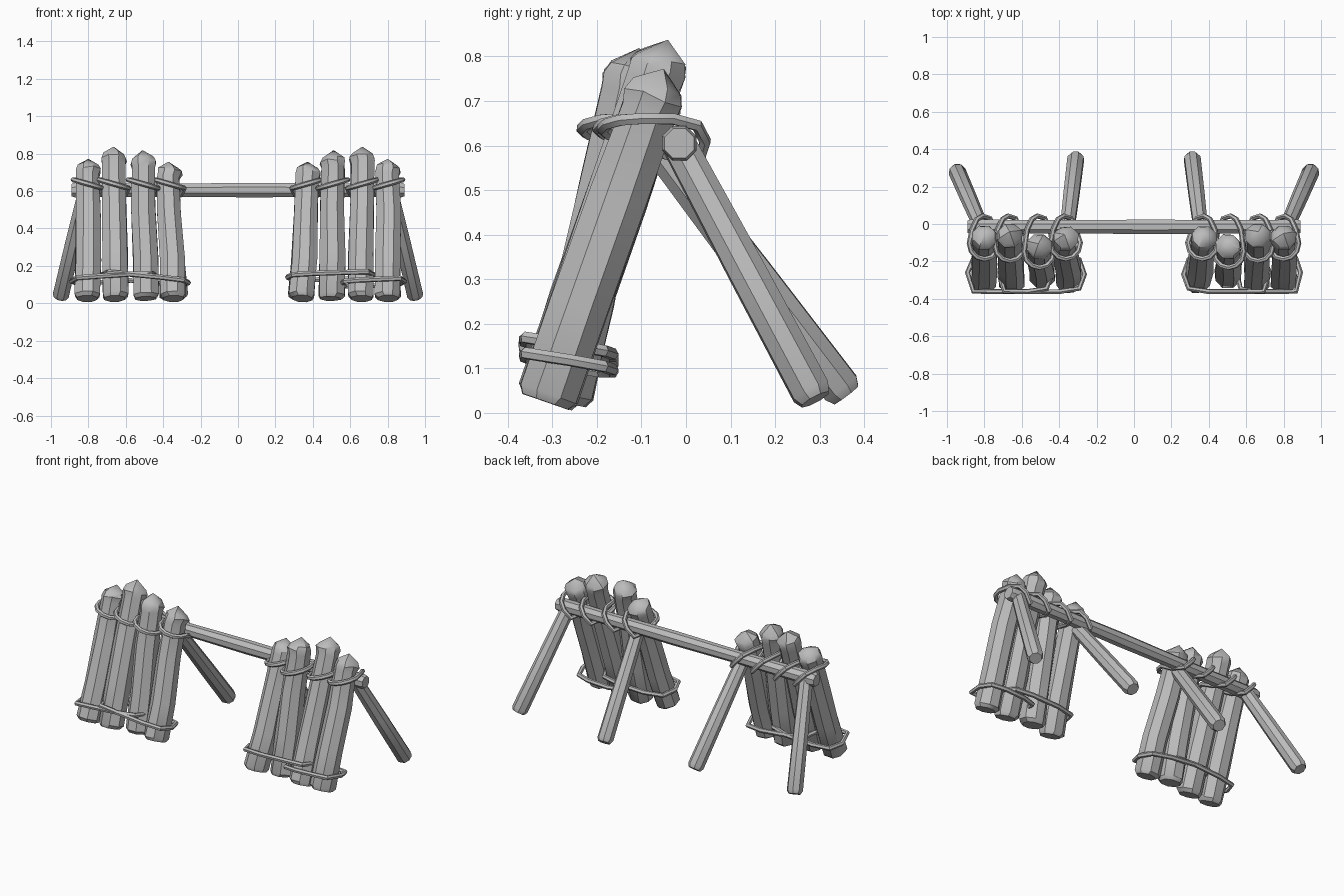
import bpy, bmesh, math, random
from mathutils import Vector

random.seed(4)
if "Cube" in bpy.data.objects:
    bpy.data.objects.remove(bpy.data.objects["Cube"], do_unlink=True)

wood = bpy.data.materials.new("grey wood")
wood.use_nodes = True
GREY = (0.5, 0.5, 0.5, 1)
wood.diffuse_color = GREY
wood.node_tree.nodes["Principled BSDF"].inputs["Base Color"].default_value = GREY


def finish(obj):
    bpy.ops.object.select_all(action="DESELECT")
    obj.select_set(True)
    bpy.context.view_layer.objects.active = obj
    bpy.ops.object.shade_smooth_by_angle(angle=math.radians(35))


def add_mesh(name, mesh):
    obj = bpy.data.objects.new(name, mesh)
    bpy.context.collection.objects.link(obj)
    mesh.materials.clear()
    mesh.materials.append(wood)
    finish(obj)


def log(name, start, end, profile, tip=0.0, sides=8, wobble=0.0):
    """Lofted log: profile is (fraction along, radius); tip is a point beyond the end."""
    start, end = Vector(start), Vector(end)
    axis = (end - start).normalized()
    side = axis.cross(Vector((0, 1, 0) if abs(axis.y) < 0.8 else (1, 0, 0))).normalized()
    up = axis.cross(side)
    bm = bmesh.new()
    rings = []
    for t, r in profile:
        mid = start.lerp(end, t)
        if 0 < t < 1:
            mid += side * random.uniform(-wobble, wobble)
        ring = []
        for i in range(sides):
            a = math.tau * (i + 0.5) / sides
            rr = r + random.uniform(-wobble, wobble) * 0.6
            lift = axis * random.uniform(-wobble, wobble) if t > 0.9 else Vector()
            ring.append(bm.verts.new(mid + (side * math.cos(a) + up * math.sin(a)) * rr + lift))
        rings.append(ring)
    for low, high in zip(rings, rings[1:]):
        for i in range(sides):
            j = (i + 1) % sides
            bm.faces.new((low[i], low[j], high[j], high[i]))
    bm.faces.new(rings[0][::-1])
    if tip:
        peak = bm.verts.new(end + axis * tip)
        for i in range(sides):
            bm.faces.new((rings[-1][i], rings[-1][(i + 1) % sides], peak))
    else:
        bm.faces.new(rings[-1])
    bmesh.ops.recalc_face_normals(bm, faces=bm.faces)
    mesh = bpy.data.meshes.new(name)
    bm.to_mesh(mesh)
    bm.free()
    add_mesh(name, mesh)


def rope(name, points, radius=0.014):
    """Closed loop of thin rope through the points."""
    curve = bpy.data.curves.new(name, "CURVE")
    curve.dimensions = "3D"
    curve.bevel_depth = radius
    curve.bevel_resolution = 1
    spline = curve.splines.new("POLY")
    spline.points.add(len(points) - 1)
    for p, co in zip(spline.points, points):
        p.co = (*co, 1)
    spline.use_cyclic_u = True
    temp = bpy.data.objects.new(name + "_path", curve)
    bpy.context.collection.objects.link(temp)
    graph = bpy.context.evaluated_depsgraph_get()
    mesh = bpy.data.meshes.new_from_object(temp.evaluated_get(graph))
    bpy.data.objects.remove(temp, do_unlink=True)
    add_mesh(name, mesh)


POST = [(0, 0.058), (0.025, 0.073), (0.3, 0.073), (0.65, 0.069), (0.93, 0.066), (0.97, 0.071), (1, 0.06)]
LEG = [(0, 0.036), (0.03, 0.047), (0.5, 0.045), (1, 0.04)]
# base x, base y, top x, top y, top z of each post from the inside out
POSTS = [(0.345, -0.31, 0.37, -0.07, 0.715), (0.495, -0.28, 0.51, -0.115, 0.775),
         (0.66, -0.315, 0.665, -0.055, 0.795), (0.805, -0.315, 0.80, -0.065, 0.73)]

# Crossbar
log("crossbar", (-0.89, -0.015, 0.605), (0.89, -0.015, 0.605),
    [(0, 0.036), (0.01, 0.042), (0.3, 0.038), (0.55, 0.042), (0.8, 0.038), (0.99, 0.042), (1, 0.036)])

for s, label in ((1, "left"), (-1, "right")):
    # Leaning pointed posts, each lashed to the crossbar
    for n, (bx, by, tx, ty, tz) in enumerate(POSTS, 1):
        log(f"{label}_post_{n}", (s * bx, by, 0.025), (s * tx, ty, tz), POST,
            tip=0.045, wobble=0.006)
        f = 0.62 / tz
        cx, cy = bx + (tx - bx) * f, by + (ty - by) * f
        pts = []
        for k in range(7):
            a = math.pi * (1 + k / 6)
            x = math.cos(a) * 0.08
            pts.append((s * (cx + x), cy + math.sin(a) * 0.085, 0.638 + x * 0.28))
        pts += [(s * (cx + 0.065), -0.03, 0.66), (s * (cx + 0.04), 0.025, 0.645),
                (s * (cx + 0.01), 0.043, 0.61), (s * (cx - 0.03), 0.03, 0.565),
                (s * (cx - 0.06), -0.04, 0.58)]
        rope(f"{label}_lashing_{n}", pts)

    # Back support legs
    log(f"{label}_outer_leg", (s * 0.95, 0.29, 0.03), (s * 0.815, -0.02, 0.61), LEG)
    log(f"{label}_inner_leg", (s * 0.31, 0.36, 0.04), (s * 0.36, -0.05, 0.58), LEG)

    # Lower ropes binding neighbouring posts together
    outer_in = 0.55 if s > 0 else 0.44
    for part, x0, x1, z0, z1 in (
            ("inner", 0.265, 0.725, 0.155 if s > 0 else 0.125, 0.17),
            ("outer", outer_in, 0.89, 0.12 if s > 0 else 0.165, 0.135)):
        outline = [(0, -0.27), (0.06, -0.345), (0.3, -0.362), (0.7, -0.362), (0.93, -0.36),
                   (1, -0.26), (0.93, -0.185), (0.7, -0.165), (0.3, -0.165), (0.06, -0.19)]
        rope(f"{label}_{part}_binding",
             [(s * (x0 + (x1 - x0) * t), y, z0 + (z1 - z0) * t - 0.17 * (y + 0.36))
              for t, y in outline])
